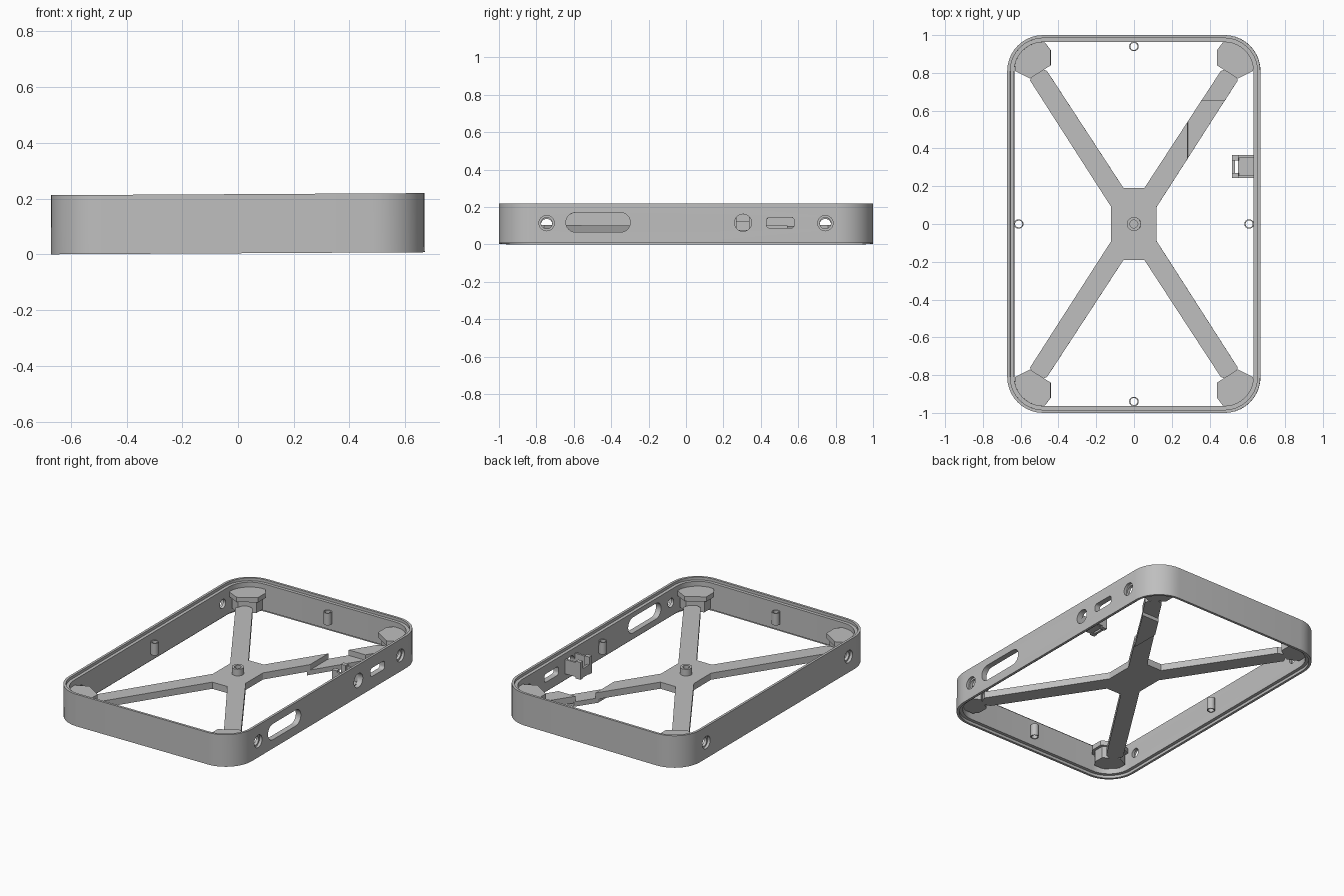
import bpy, bmesh, math
from mathutils import Matrix

if "Cube" in bpy.data.objects:
    bpy.data.objects.remove(bpy.data.objects["Cube"])

H = 0.212
grey = bpy.data.materials.new("plain grey")
grey.diffuse_color = (0.52, 0.52, 0.52, 1)
grey.use_nodes = True
grey.node_tree.nodes["Principled BSDF"].inputs["Base Color"].default_value = grey.diffuse_color


def add(name, bm):
    bmesh.ops.recalc_face_normals(bm, faces=bm.faces)
    me = bpy.data.meshes.new(name)
    bm.to_mesh(me)
    bm.free()
    me.materials.append(grey)
    ob = bpy.data.objects.new(name, me)
    bpy.context.collection.objects.link(ob)
    return ob


def loft(name, rings, closed=False):
    """Skin rings of (x, y, z) points; closed joins last ring to first."""
    bm = bmesh.new()
    vs = [[bm.verts.new(p) for p in r] for r in rings]
    n = len(rings[0])
    for k in range(len(vs) if closed else len(vs) - 1):
        a, b = vs[k], vs[(k + 1) % len(vs)]
        for i in range(n):
            j = (i + 1) % n
            bm.faces.new((a[i], a[j], b[j], b[i]))
    if not closed:
        bm.faces.new(vs[0])
        bm.faces.new(vs[-1])
    return add(name, bm)


def prism(name, pts, lo, hi, axis='z'):
    place = (lambda u, v, w: (u, v, w)) if axis == 'z' else (lambda u, v, w: (w, u, v))
    return loft(name, [[place(u, v, w) for u, v in pts] for w in (lo, hi)])


def box(name, x0, x1, y0, y1, z0, z1):
    return prism(name, [(x0, y0), (x1, y0), (x1, y1), (x0, y1)], z0, z1)


def rounded(cx, cy, hx, hy, r, seg):
    pts = []
    for q, (sx, sy) in enumerate(((1, 1), (-1, 1), (-1, -1), (1, -1))):
        for i in range(seg + 1):
            a = math.pi / 2 * (q + i / seg)
            pts.append((cx + sx * (hx - r) + r * math.cos(a),
                        cy + sy * (hy - r) + r * math.sin(a)))
    return pts


def circle(cx, cy, r, n=24):
    return [(cx + r * math.cos(2 * math.pi * i / n),
             cy + r * math.sin(2 * math.pi * i / n)) for i in range(n)]


def cut(ob, cutters):
    for c in cutters:
        m = ob.modifiers.new("cut", 'BOOLEAN')
        m.operation, m.solver, m.object = 'DIFFERENCE', 'EXACT', c
    bpy.context.view_layer.update()
    ev = ob.evaluated_get(bpy.context.evaluated_depsgraph_get())
    me = bpy.data.meshes.new_from_object(ev)
    ob.modifiers.clear()
    ob.data = me
    for c in cutters:
        bpy.data.objects.remove(c)


# Frame: rounded wall with a stepped lip at top and bottom
profile = [(0, 0), (0, H), (0.016, H), (0.016, H - 0.018), (0.037, H - 0.018),
           (0.037, 0.018), (0.016, 0.018), (0.016, 0)]
frame = loft("frame", [[(x, y, z) for x, y in
                        rounded(0, 0, 0.67 - d, 1 - d, 0.19 - d, 10)]
                       for d, z in profile], closed=True)

# Openings in the side walls
holes = []
for y in (-0.745, 0.745):
    for s in (-1, 1):
        a, b = sorted((s * 0.6, s * 0.75))
        holes.append(prism("hole_cutter", circle(y, 0.106, 0.03), a, b, 'x'))
        a, b = sorted((s * 0.652, s * 0.75))
        holes.append(prism("sink_cutter", circle(y, 0.106, 0.041), a, b, 'x'))
holes.append(prism("long_cutter", rounded(-0.47, 0.11, 0.172, 0.052, 0.0515, 8), 0.6, 0.75, 'x'))
holes.append(prism("round_cutter", circle(0.305, 0.108, 0.046), 0.6, 0.75, 'x'))
holes.append(prism("small_cutter", rounded(0.505, 0.108, 0.075, 0.028, 0.018, 5), 0.6, 0.75, 'x'))
cut(frame, holes)

# Cross brace: centre plate, four arms and corner pads
Z0, Z1 = 0.052, 0.096
plate = [(0.12, 0.09), (0.055, 0.19), (-0.055, 0.19), (-0.12, 0.09),
         (-0.12, -0.09), (-0.055, -0.19), (0.055, -0.19), (0.12, -0.09)]
prism("centre_plate", plate, Z0, Z1)
arm = [(0.12, 0.09), (0.55, 0.76), (0.52, 0.83), (0.46, 0.81), (0.055, 0.19)]
pad = [(0.44, 0.92), (0.47, 0.96), (0.55, 0.96), (0.63, 0.88),
       (0.63, 0.81), (0.55, 0.77), (0.44, 0.84)]
support = [(0.56 + (x - 0.56) * 0.85, 0.89 + (y - 0.89) * 0.85) for x, y in pad]
for sx, sy, tag in ((1, 1, "back_right"), (-1, 1, "back_left"),
                    (1, -1, "front_right"), (-1, -1, "front_left")):
    def flip(pts):
        return [(sx * x, sy * y) for x, y in pts]
    ob = prism("arm_" + tag, flip(arm), Z0, Z1)
    prism("corner_support_" + tag, flip(support), Z0, 0.132)
    prism("corner_pad_" + tag, flip(pad), 0.13, 0.162)
    if tag == "back_right":
        # Lowered section of this arm
        cut(ob, [box("notch_cutter", 0.285, 0.7, 0.2, 0.65, 0, 0.3)])
        prism("lowered_arm", [(0.275, 0.332), (0.485, 0.66), (0.361, 0.66), (0.275, 0.527)],
              0.028, 0.06)


# Hollow posts
def tube(name, x, y, ro, ri, z0, z1):
    rings = [[(px, py, z) for px, py in circle(x, y, r)]
             for r, z in ((ro, z0), (ro, z1), (ri, z1), (ri, z0))]
    return loft(name, rings, closed=True)


tube("centre_post", 0, 0, 0.037, 0.021, Z1 - 0.005, 0.14)
for i, (x, y) in enumerate(((0, 0.94), (0, -0.94), (0.61, 0), (-0.61, 0))):
    tube("wall_post_%d" % (i + 1), x, y, 0.025, 0.019, 0.066, 0.146)

# Connector holder behind the round opening
for y in (0.243, 0.35):
    box("holder_side", 0.535, 0.64, y, y + 0.014, 0.06, 0.155)
box("holder_floor", 0.55, 0.64, 0.25, 0.355, 0.055, 0.07)
box("holder_front", 0.52, 0.536, 0.243, 0.364, 0.055, 0.115)
for y in (0.243, 0.336):
    box("holder_prong", 0.52, 0.555, y, y + 0.028, 0.05, 0.165)

# Smooth the curved walls and give the whole part its slight tilt
tilt = Matrix.Translation((0, 0, 0.004)) @ Matrix.Rotation(-0.0055, 4, 'Y')
for ob in bpy.data.objects:
    ob.data.shade_smooth()
    ob.data.set_sharp_from_angle(angle=math.radians(30))
    ob.matrix_world = tilt
